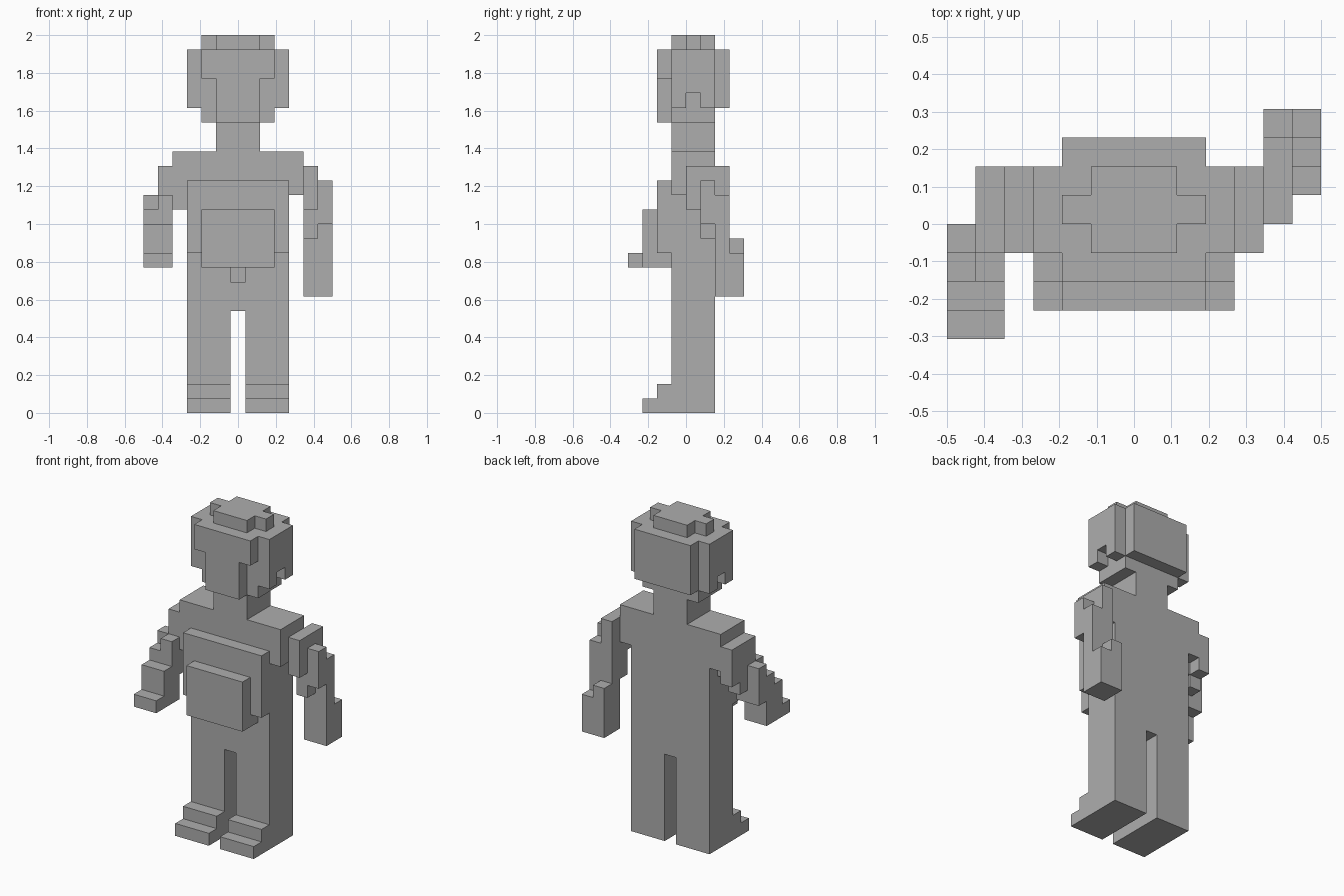
import bpy
import bmesh

UNIT = 1 / 13  # edge length of one block


def remove_default_cube():
    cube = bpy.data.objects.get("Cube")
    if cube:
        bpy.data.objects.remove(cube, do_unlink=True)


def make_material(name, colour):
    material = bpy.data.materials.new(name)
    material.use_nodes = True
    material.diffuse_color = colour
    material.node_tree.nodes["Principled BSDF"].inputs["Base Color"].default_value = colour
    return material


def box(x, y, z):
    """Block cells in half-open ranges; column k is centred on x = k."""
    return {(i, j, k) for i in range(*x) for j in range(*y) for k in range(*z)}


def mirrored(cells):
    return cells | {(-i, j, k) for i, j, k in cells}


def build_part(name, cells, solid, material):
    """Skin the cells, leaving out faces that are buried in the figure."""
    bm = bmesh.new()
    for cell in sorted(cells):
        for axis in range(3):
            for side in (0, 1):
                neighbour = list(cell)
                neighbour[axis] += 2 * side - 1
                if tuple(neighbour) in solid:
                    continue
                u, v = (axis + 1) % 3, (axis + 2) % 3
                corners = []
                for du, dv in ((0, 0), (1, 0), (1, 1), (0, 1)):
                    p = list(cell)
                    p[axis] += side
                    p[u] += du
                    p[v] += dv
                    corners.append(bm.verts.new(((p[0] - 0.5) * UNIT, p[1] * UNIT, p[2] * UNIT)))
                bm.faces.new(corners if side else corners[::-1])
    bmesh.ops.remove_doubles(bm, verts=bm.verts[:], dist=UNIT / 100)
    bmesh.ops.dissolve_limit(bm, angle_limit=0.01, verts=bm.verts[:], edges=bm.edges[:])
    mesh = bpy.data.meshes.new(name)
    bm.to_mesh(mesh)
    bm.free()
    mesh.materials.append(material)
    bpy.context.collection.objects.link(bpy.data.objects.new(name, mesh))


remove_default_cube()
grey = make_material("plain grey", (0.42, 0.42, 0.42, 1))
depth = (-1, 2)  # front to back of the main body
parts = {}

# Legs and stepped feet
parts["legs"] = mirrored(box((1, 4), depth, (0, 7)))
parts["feet"] = mirrored(box((1, 4), (-3, -1), (0, 1)) | box((1, 4), (-2, -1), (1, 2)))

# Torso with a small recess at the front of the waist
parts["torso"] = box((-3, 4), depth, (7, 18)) - {(0, -1, 9)}
parts["chest_plate"] = box((-3, 4), (-2, -1), (11, 16))
parts["front_pouch"] = box((-2, 3), (-3, -2), (10, 14)) | box((-2, 3), (-2, -1), (10, 11))

# Neck and head
parts["neck"] = box((-1, 2), depth, (18, 20))
parts["head"] = box((-2, 3), depth, (20, 25))
parts["ears"] = mirrored(box((3, 4), depth, (21, 25)) - {(3, 0, 21)})
parts["face"] = box((-2, 3), (-2, -1), (23, 25)) | box((-1, 2), (-2, -1), (20, 23))
parts["head_back"] = box((-2, 3), (2, 3), (21, 25))
parts["crown"] = box((-1, 2), depth, (25, 26)) | box((-2, 3), (0, 1), (25, 26))

# Left arm, swung back
parts["left_shoulder"] = box((4, 5), depth, (15, 18))
parts["left_arm"] = (
    box((5, 6), (0, 1), (14, 17)) | box((5, 6), (1, 2), (12, 17))
    | box((5, 6), (2, 3), (12, 17)) | box((6, 7), (1, 2), (13, 16))
    | box((6, 7), (2, 3), (12, 15)))
parts["left_hand"] = (
    box((5, 7), (2, 3), (8, 12)) | box((5, 6), (3, 4), (8, 12))
    | box((6, 7), (3, 4), (8, 11)))

# Right arm, swung forward
parts["right_shoulder"] = box((-4, -3), depth, (15, 18)) | box((-4, -3), (-1, 1), (14, 15))
parts["right_arm"] = (
    box((-5, -4), (1, 2), (14, 17)) | box((-5, -4), (0, 1), (13, 17))
    | box((-5, -4), (-1, 0), (12, 17)) | box((-6, -5), (-1, 0), (12, 15)))
parts["right_hand"] = (
    box((-5, -4), (-2, -1), (10, 15)) | box((-6, -5), (-2, -1), (10, 14))
    | box((-6, -4), (-3, -2), (10, 13)) | box((-6, -4), (-4, -3), (10, 11)))

solid = set().union(*parts.values())
for part_name, part_cells in parts.items():
    build_part(part_name, part_cells, solid, grey)
